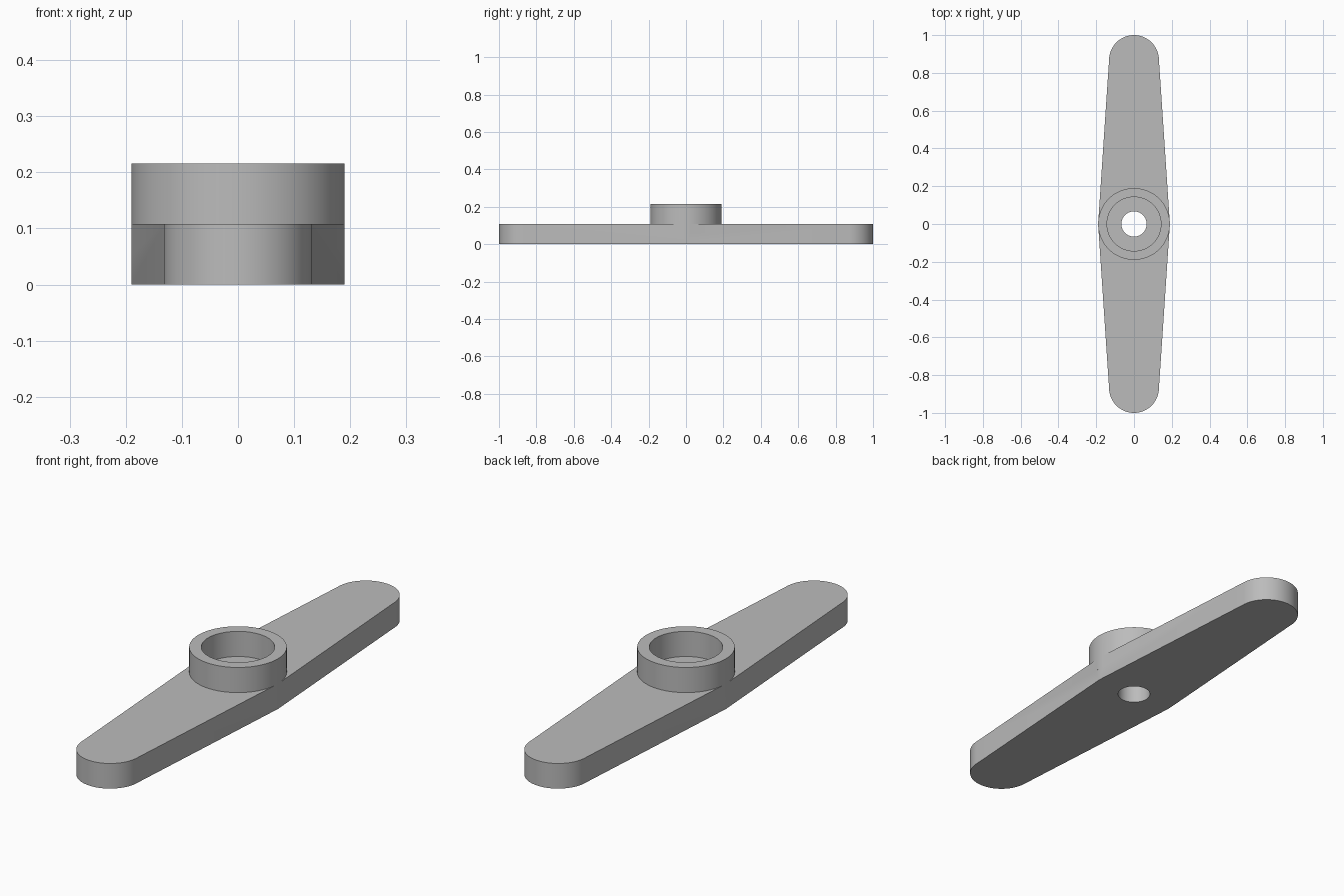
import bpy, bmesh
from math import pi, sin, cos

cube = bpy.data.objects.get("Cube")
if cube:
    bpy.data.objects.remove(cube, do_unlink=True)

PLATE_H, TOP = 0.108, 0.216
HUB_R, BORE_R, HOLE_R = 0.19, 0.143, 0.067
TIP_R = 0.132
TIP_Y = 1 - TIP_R

grey = bpy.data.materials.new("light grey")
grey.use_nodes = True
colour = (0.5, 0.5, 0.5, 1)
grey.diffuse_color = colour
grey.node_tree.nodes["Principled BSDF"].inputs["Base Color"].default_value = colour


def arc(radius, start, end, steps, cy=0):
    angles = [start + (end - start) * i / steps for i in range(steps + 1)]
    return [(radius * cos(a), cy + radius * sin(a)) for a in angles]


def prism(name, outline, z0, z1):
    """Extrude a closed outline upwards."""
    bm = bmesh.new()
    face = bm.faces.new([bm.verts.new((x, y, z0)) for x, y in outline])
    new = bmesh.ops.extrude_face_region(bm, geom=[face])["geom"]
    top = [v for v in new if isinstance(v, bmesh.types.BMVert)]
    bmesh.ops.translate(bm, verts=top, vec=(0, 0, z1 - z0))
    bmesh.ops.recalc_face_normals(bm, faces=bm.faces)
    mesh = bpy.data.meshes.new(name)
    bm.to_mesh(mesh)
    bm.free()
    mesh.materials.append(grey)
    obj = bpy.data.objects.new(name, mesh)
    bpy.context.collection.objects.link(obj)
    return obj


def circle(radius):
    return arc(radius, 0, 2 * pi, 96)[:-1]


def combine(body, tool, operation):
    """Apply one exact boolean and remove its helper."""
    mod = body.modifiers.new(operation, "BOOLEAN")
    mod.operation, mod.object, mod.solver = operation, tool, "EXACT"
    bpy.ops.object.select_all(action="DESELECT")
    bpy.context.view_layer.objects.active = body
    body.select_set(True)
    bpy.ops.object.modifier_apply(modifier=mod.name)
    bpy.data.objects.remove(tool, do_unlink=True)


# Tapered two-ended arm with rounded tips
half = [(HUB_R, 0)] + arc(TIP_R, 0, pi, 40, TIP_Y)
arm = prism("double_arm", half + [(-x, -y) for x, y in half], 0, PLATE_H)

# Raised hub, its wide bore and the screw hole through the arm
combine(arm, prism("hub", circle(HUB_R), PLATE_H / 2, TOP), "UNION")
combine(arm, prism("bore_cutter", circle(BORE_R), PLATE_H, TOP + 0.1), "DIFFERENCE")
combine(arm, prism("hole_cutter", circle(HOLE_R), -0.1, TOP + 0.1), "DIFFERENCE")

bpy.ops.object.shade_smooth_by_angle(angle=0.5)
